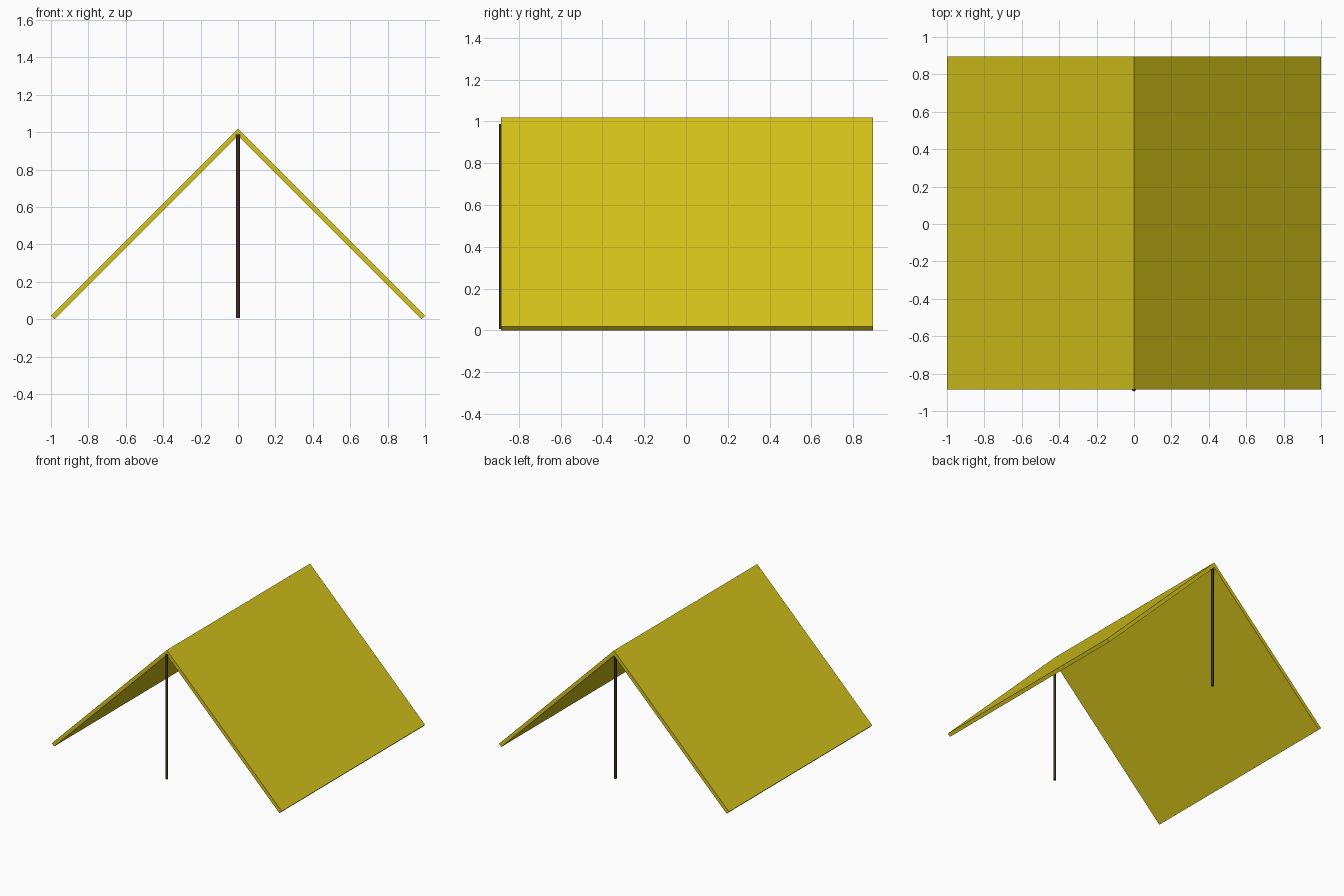
import bpy, bmesh

if "Cube" in bpy.data.objects:
    bpy.data.objects.remove(bpy.data.objects["Cube"])


def material(name, color):
    m = bpy.data.materials.new(name)
    m.diffuse_color = color
    m.use_nodes = True
    m.node_tree.nodes["Principled BSDF"].inputs["Base Color"].default_value = m.diffuse_color
    return m


canvas = material("yellow_canvas", (0.68, 0.56, 0.01, 1))
wood = material("dark_wood", (0.045, 0.028, 0.018, 1))

Y_FRONT, Y_BACK = -0.885, 0.895
T = 0.02  # sheet thickness offset along x and z


# Sloping sheet: profile extruded along the ridge direction, mitred at x = 0
def panel(name, side):
    profile = [(side, T), (0, 1 + T), (0, 1 - T), (side * (1 - T), 0)]
    bm = bmesh.new()
    face = bm.faces.new([bm.verts.new((x, Y_FRONT, z)) for x, z in profile])
    ext = bmesh.ops.extrude_face_region(bm, geom=[face])
    verts = [v for v in ext["geom"] if isinstance(v, bmesh.types.BMVert)]
    bmesh.ops.translate(bm, verts=verts, vec=(0, Y_BACK - Y_FRONT, 0))
    # Leave the hidden mitre joint open so the ridge is one clean edge
    joint = [f for f in bm.faces if all(abs(v.co.x) < 1e-5 for v in f.verts)]
    bmesh.ops.recalc_face_normals(bm, faces=bm.faces)
    bmesh.ops.delete(bm, geom=joint, context='FACES_ONLY')
    mesh = bpy.data.meshes.new(name)
    bm.to_mesh(mesh)
    bm.free()
    mesh.materials.append(canvas)
    bpy.context.collection.objects.link(bpy.data.objects.new(name, mesh))


# Upright tent pole
def pole(name, y):
    bpy.ops.mesh.primitive_cylinder_add(vertices=12, radius=0.01, depth=0.98,
                                        location=(0, y, 0.498))
    ob = bpy.context.object
    ob.name = name
    ob.data.materials.append(wood)
    bpy.ops.object.shade_smooth_by_angle()


panel("left_canopy_panel", -1)
panel("right_canopy_panel", 1)
pole("front_pole", -0.885)
pole("back_pole", 0.875)
